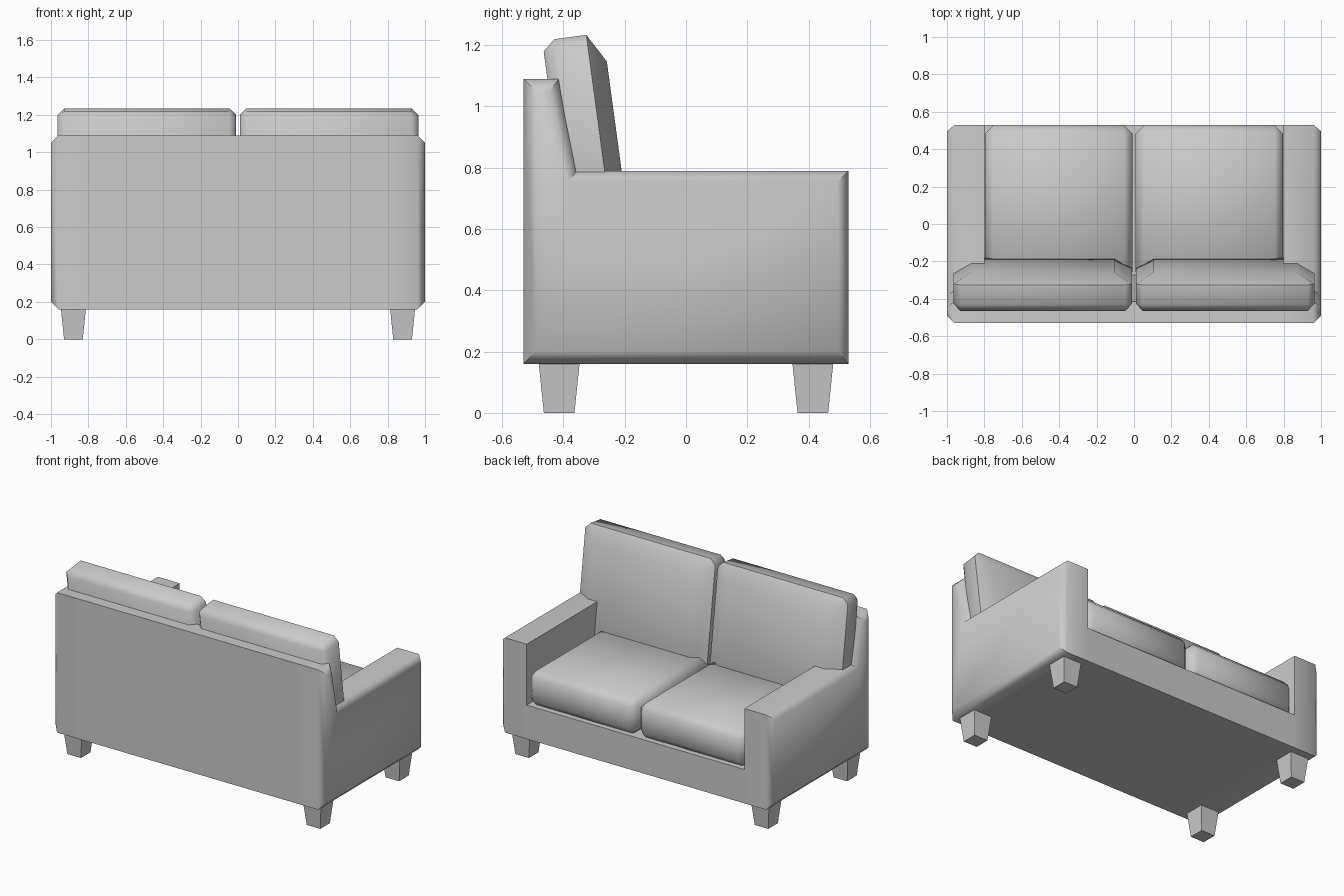
import bpy, bmesh, math

if "Cube" in bpy.data.objects:
    bpy.data.objects.remove(bpy.data.objects["Cube"])


def finish(name, bm, angle=50):
    bmesh.ops.recalc_face_normals(bm, faces=bm.faces)
    me = bpy.data.meshes.new(name)
    bm.to_mesh(me)
    bm.free()
    me.shade_smooth()
    me.set_sharp_from_angle(angle=math.radians(angle))
    ob = bpy.data.objects.new(name, me)
    bpy.context.collection.objects.link(ob)
    return ob


def hull(name, points, angle=50):
    bm = bmesh.new()
    for p in points:
        bm.verts.new(p)
    bmesh.ops.convex_hull(bm, input=bm.verts)
    bmesh.ops.dissolve_limit(bm, angle_limit=0.01, verts=bm.verts, edges=bm.edges)
    return finish(name, bm, angle)


# Body: side profiles (y, z) lofted along x, with chamfered outer sides
end = [(-.49, .2), (.495, .2), (.495, .755), (-.385, .755), (-.445, 1.05), (-.49, 1.05)]
arm = [(-.53, .16), (.53, .16), (.53, .79), (-.355, .79), (-.415, 1.09), (-.53, 1.09)]
mid = [(-.53, .16), (.53, .16), (.53, .385), (-.274, .385), (-.415, 1.09), (-.53, 1.09)]
bm = bmesh.new()
rings = []
for x, prof in [(-1, end), (-.96, arm), (-.8, arm), (-.8, mid),
                (.8, mid), (.8, arm), (.96, arm), (1, end)]:
    rings.append([bm.verts.new((x, y, z)) for y, z in prof])
for a, b in zip(rings, rings[1:]):
    for i in range(6):
        j = (i + 1) % 6
        bm.faces.new((a[i], a[j], b[j], b[i]))
bm.faces.new(rings[0])
bm.faces.new(rings[-1])
bmesh.ops.remove_doubles(bm, verts=bm.verts, dist=1e-4)
bmesh.ops.dissolve_degenerate(bm, dist=1e-4, edges=bm.edges)
finish("sofa_body", bm)

# Back cushion: leaning block with a deep front chamfer and a small rear one
lean = math.atan2(.134, .991)


def cushion_point(x, u, b):
    return (x, -.183 - u * math.sin(lean) - b * math.cos(lean),
            .59 + u * math.cos(lean) - b * math.sin(lean))


def back_cushion(s, name):
    x0, x1, u0, u1, c = .01, .965, -.12, .657, .035
    pts = []
    for b, d in [(0, .095), (.2, .035)]:
        pts += [cushion_point(s * x, u, b) for x in (x0 + d, x1 - d) for u in (u0 + d, u1 - d)]
    for b in (.055, .16):
        pts += [cushion_point(s * x, u, b) for x in (x0 + c, x1 - c) for u in (u0, u1)]
        pts += [cushion_point(s * x, u, b) for x in (x0, x1) for u in (u0 + c, u1 - c)]
    hull(name, pts)


# Seat cushion: chamfered block
def seat_cushion(s, name):
    lo, hi, c = (.008, -.3, .375), (.797, .528, .615), .045
    pts = []
    for k in range(3):
        for n in range(8):
            p = []
            for a in range(3):
                top = n >> a & 1
                d = 0 if a == k else c
                p.append(hi[a] - d if top else lo[a] + d)
            pts.append((s * p[0], p[1], p[2]))
    hull(name, pts)


for s, side in [(-1, "left"), (1, "right")]:
    back_cushion(s, side + "_back_cushion")
    seat_cushion(s, side + "_seat_cushion")
    # Tapered legs
    for t, end_name in [(-1, "rear"), (1, "front")]:
        hull(f"{side}_{end_name}_leg",
             [(s * .88 + i * r, t * .414 + j * r, z) for r, z in [(.05, 0), (.067, .165)]
              for i in (-1, 1) for j in (-1, 1)], 30)
